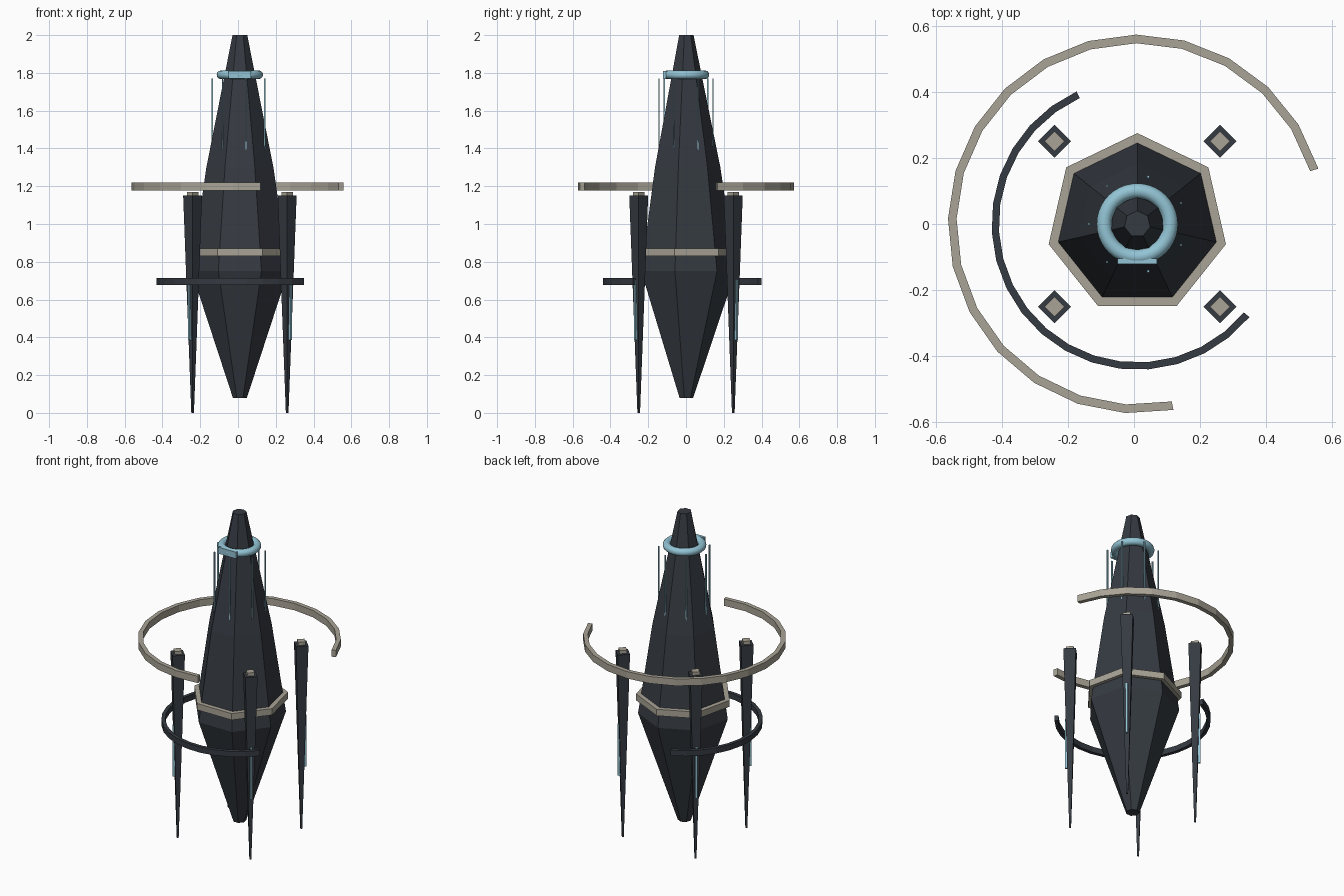
import bpy, bmesh, math

if "Cube" in bpy.data.objects:
    bpy.data.objects.remove(bpy.data.objects["Cube"])

CX = 0.01  # axis of the body in x


def material(name, rgb):
    m = bpy.data.materials.new(name)
    m.diffuse_color = (*rgb, 1)
    m.use_nodes = True
    m.node_tree.nodes["Principled BSDF"].inputs["Base Color"].default_value = m.diffuse_color
    return m


DARK = material("dark slate", (0.036, 0.043, 0.054))
STONE = material("pale stone", (0.40, 0.37, 0.305))
BLUE = material("ice blue", (0.29, 0.55, 0.66))


def finish(name, bm, mat):
    bmesh.ops.recalc_face_normals(bm, faces=bm.faces)
    me = bpy.data.meshes.new(name)
    bm.to_mesh(me)
    bm.free()
    me.materials.append(mat)
    ob = bpy.data.objects.new(name, me)
    bpy.context.collection.objects.link(ob)
    return ob


def loft(name, mat, sides, profile, start, x=CX, y=0.0):
    """Closed polygonal column through (radius, z) levels."""
    bm = bmesh.new()
    rings = []
    for r, z in profile:
        angs = [math.radians(start) + math.tau * i / sides for i in range(sides)]
        rings.append([bm.verts.new((x + r * math.cos(a), y + r * math.sin(a), z)) for a in angs])
    for lo, hi in zip(rings, rings[1:]):
        for i in range(sides):
            j = (i + 1) % sides
            bm.faces.new((lo[i], lo[j], hi[j], hi[i]))
    bm.faces.new(rings[0])
    bm.faces.new(rings[-1])
    return finish(name, bm, mat)


def arc(name, mat, r_in, r_out, z0, z1, a0, a1, steps):
    """Rectangular section swept round the axis; closed if it spans 360."""
    closed = abs(a1 - a0) >= 360
    bm = bmesh.new()
    secs = []
    for i in range(steps if closed else steps + 1):
        a = math.radians(a0 + (a1 - a0) * i / steps)
        c, s = math.cos(a), math.sin(a)
        secs.append([bm.verts.new((CX + r * c, r * s, z))
                     for r, z in ((r_in, z0), (r_out, z0), (r_out, z1), (r_in, z1))])
    pairs = list(zip(secs, secs[1:]))
    if closed:
        pairs.append((secs[-1], secs[0]))
    for p, q in pairs:
        for k in range(4):
            n = (k + 1) % 4
            bm.faces.new((p[k], p[n], q[n], q[k]))
    if not closed:
        bm.faces.new(secs[0])
        bm.faces.new(secs[-1])
    return finish(name, bm, mat)


def box(name, mat, size, loc, turn=0.0):
    bm = bmesh.new()
    bmesh.ops.create_cube(bm, size=1)
    bmesh.ops.scale(bm, vec=size, verts=bm.verts)
    ob = finish(name, bm, mat)
    ob.location = loc
    ob.rotation_euler.z = turn
    return ob


# seven-sided spindle body with its waist band
loft("spindle_body", DARK, 7, [(0.038, 0.08), (0.263, 0.75), (0.182, 1.3), (0.04, 2.0)], 90)
arc("waist_band", STONE, 0.245, 0.275, 0.83, 0.87, 90, 450, 7)

# two broken rings floating round the body
arc("upper_broken_ring", STONE, 0.547, 0.573, 1.177, 1.22, 17, 281, 18)
arc("lower_broken_ring", DARK, 0.419, 0.441, 0.678, 0.713, 114.6, 320.3, 18)

# four hanging blades with caps and glowing slits on the outer faces
for n in range(4):
    a = math.radians(45 + 90 * n)
    x, y = CX + 0.354 * math.cos(a), 0.354 * math.sin(a)
    loft(f"blade_{n}", DARK, 4, [(0.007, 0.0), (0.05, 1.15)], 0, x, y)
    loft(f"blade_cap_{n}", STONE, 4, [(0.03, 1.14), (0.03, 1.17)], 0, x, y)
    box(f"blade_slit_{n}", BLUE, (0.02, 0.011, 0.32),
        (CX + 0.374 * math.cos(a), 0.374 * math.sin(a), 0.545), a)

# halo near the tip, with a flat plate on its front
bpy.ops.mesh.primitive_torus_add(location=(CX, 0, 1.79), major_radius=0.1, minor_radius=0.023,
                                 major_segments=40, minor_segments=12)
halo = bpy.context.object
halo.name = "halo"
halo.data.materials.append(BLUE)
bpy.ops.object.shade_smooth()
box("halo_plate", BLUE, (0.12, 0.016, 0.04), (CX, -0.113, 1.79))

# seven thin strands hanging round the halo
for n in range(7):
    a = math.pi + math.tau * n / 7
    loft(f"strand_{n}", BLUE, 4, [(0.005, 1.35), (0.005, 1.77)], 45,
         CX + 0.147 * math.cos(a), 0.147 * math.sin(a))
